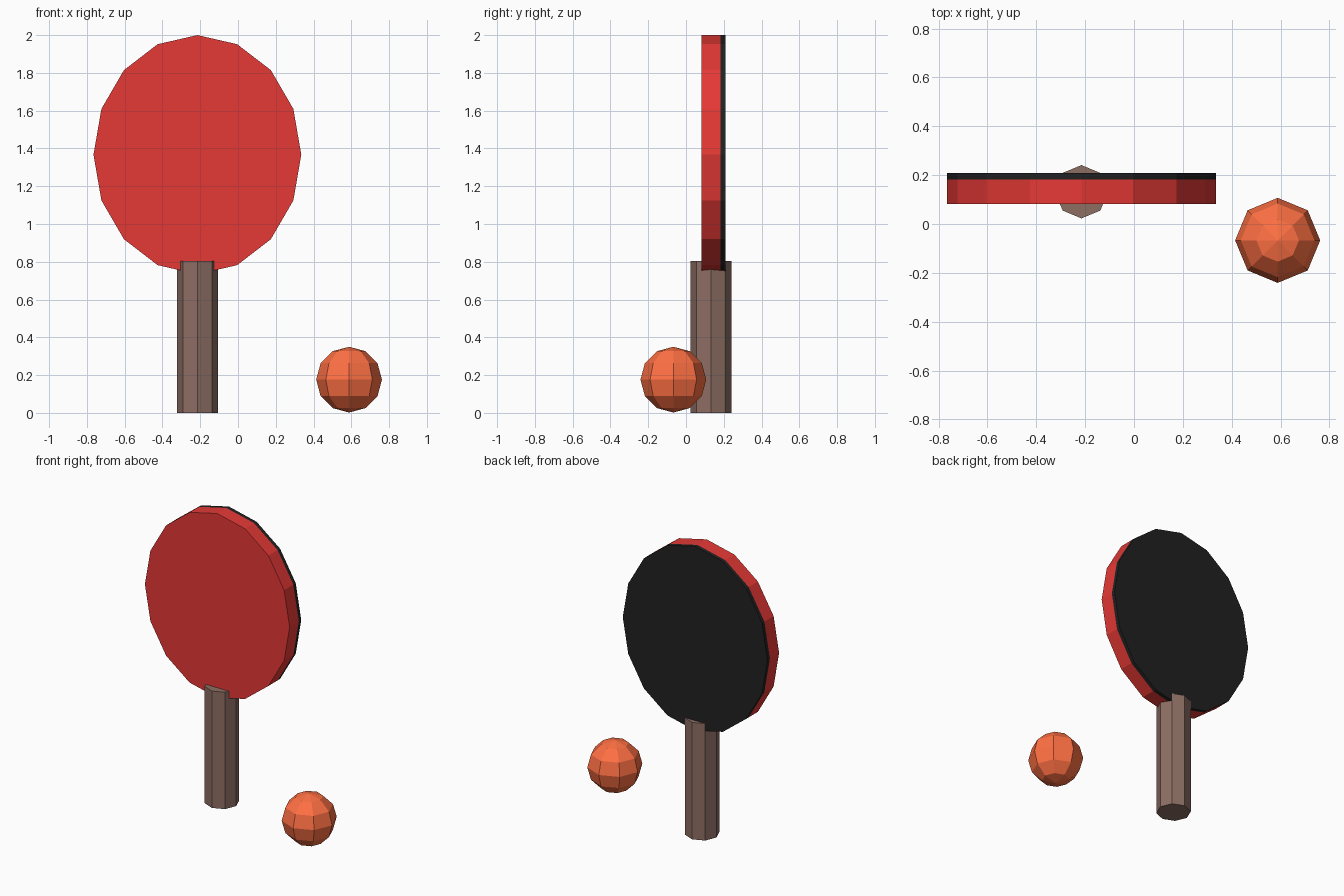
import bpy
import math

if "Cube" in bpy.data.objects:
    bpy.data.objects.remove(bpy.data.objects["Cube"])


def material(name, hex_code):
    # sRGB hex to linear colour
    def lin(i):
        c = int(hex_code[i:i + 2], 16) / 255
        return c / 12.92 if c <= 0.04045 else ((c + 0.055) / 1.055) ** 2.4
    m = bpy.data.materials.new(name)
    m.diffuse_color = (lin(0), lin(2), lin(4), 1)
    m.use_nodes = True
    m.node_tree.nodes["Principled BSDF"].inputs["Base Color"].default_value = m.diffuse_color
    return m


def finish(name, mat):
    ob = bpy.context.object
    ob.name = name
    ob.data.materials.append(mat)
    bpy.ops.object.transform_apply(location=False, rotation=True, scale=True)
    return ob


def blade_disc(name, y0, y1, mat):
    # Upright 16-sided oval sheet, front face at y0, back face at y1
    bpy.ops.mesh.primitive_cylinder_add(
        vertices=16, radius=1, depth=y1 - y0,
        location=(PADDLE_X, (y0 + y1) / 2, 1.367),
        rotation=(math.pi / 2, 0, 0))
    bpy.context.object.scale = (0.55, 0.633, 1)
    return finish(name, mat)


PADDLE_X = -0.215
red = material("red_rubber", "E53935")
black = material("black_rubber", "212121")
wood = material("wood", "8D6E63")
orange = material("orange", "FF7043")

# Blade: thick red front, thin black back
blade_disc("blade_front", 0.082, 0.182, red)
blade_disc("blade_back", 0.182, 0.208, black)

# Octagonal handle
bpy.ops.mesh.primitive_cylinder_add(
    vertices=8, radius=0.109, depth=0.803, location=(PADDLE_X, 0.132, 0.4015))
finish("handle", wood)

# Low-poly ball
bpy.ops.mesh.primitive_uv_sphere_add(
    segments=8, ring_count=6, radius=0.174, location=(0.588, -0.067, 0.176))
finish("ball", orange)
